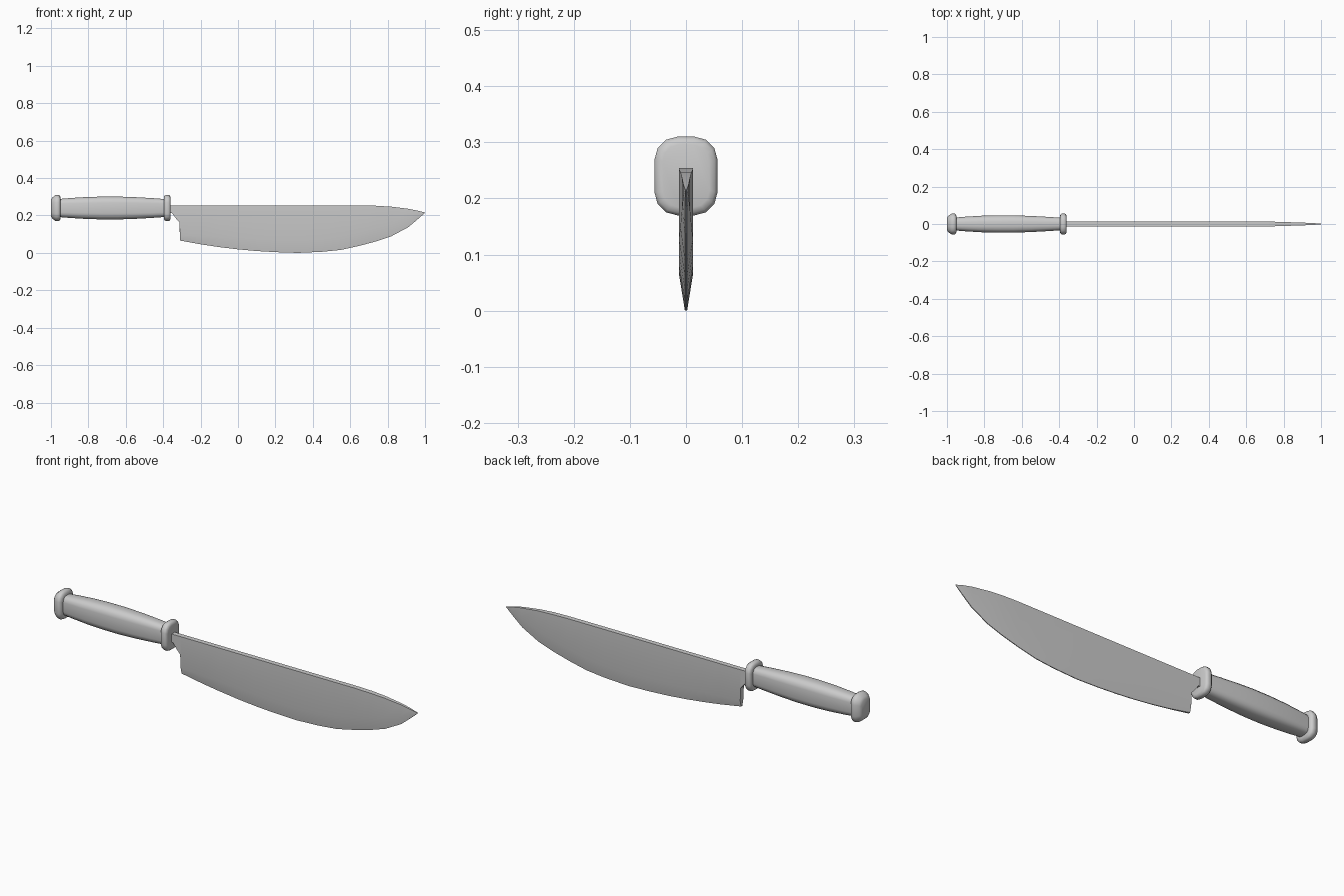
import bpy, bmesh
from math import sin, cos, pi, radians

if "Cube" in bpy.data.objects:
    bpy.data.objects.remove(bpy.data.objects["Cube"])

CZ = 0.24  # height of the handle axis


def loft(name, rings, angle):
    """Skin equal-length rings of points and cap both ends."""
    bm = bmesh.new()
    vs = [[bm.verts.new(p) for p in ring] for ring in rings]
    n = len(vs[0])
    for a, b in zip(vs, vs[1:]):
        for i in range(n):
            j = (i + 1) % n
            bm.faces.new((a[i], a[j], b[j], b[i]))
    bm.faces.new(vs[0])
    bm.faces.new(vs[-1])
    bmesh.ops.recalc_face_normals(bm, faces=bm.faces)
    me = bpy.data.meshes.new(name)
    bm.to_mesh(me)
    bm.free()
    ob = bpy.data.objects.new(name, me)
    bpy.context.collection.objects.link(ob)
    bpy.ops.object.select_all(action='DESELECT')
    ob.select_set(True)
    bpy.context.view_layer.objects.active = ob
    bpy.ops.object.shade_smooth_by_angle(angle=radians(angle))
    return ob


def oval(x, hy, hz, steps=3):
    """Rounded rectangle across the handle."""
    r = 0.72 * hy
    pts = []
    for k, (sy, sz) in enumerate([(1, 1), (-1, 1), (-1, -1), (1, -1)]):
        for s in range(steps + 1):
            t = (k + s / steps) * pi / 2
            pts.append((x, sy * (hy - r) + r * cos(t),
                        CZ + sz * (hz - r) + r * sin(t)))
    return pts


# Pommel, grip and guard: (x, half width, half height)
handle = {
    "pommel": [(-1.0, .034, .046), (-.993, .043, .056), (-.978, .054, .068),
               (-.97, .056, .07), (-.96, .056, .07), (-.953, .052, .066),
               (-.948, .042, .056)],
    "grip": [(-.96, .034, .048), (-.9, .039, .053), (-.82, .044, .058),
             (-.73, .046, .061), (-.64, .046, .061), (-.55, .043, .058),
             (-.46, .038, .053), (-.38, .033, .047)],
    "guard": [(-.396, .042, .056), (-.393, .051, .065), (-.386, .056, .07),
              (-.37, .056, .07), (-.363, .051, .065), (-.36, .042, .056)],
}
for name, prof in handle.items():
    loft(name, [oval(*p) for p in prof], 50)

# Blade: (x, spine z, edge z, half thickness, bevel height, edge half thickness)
T, E = 0.0125, 0.002
stations = [
    (-.38, .254, .215, T, .005, T), (-.352, .254, .212, T, .005, T),
    (-.335, .254, .188, T, .005, T), (-.313, .254, .163, T, .005, T),
    (-.310, .254, .066, T, .03, .005), (-.2, .254, .046, T, .045, .003),
    (-.1, .254, .031, T, .055, E), (0, .254, .019, T, .06, E),
    (.1, .254, .010, T, .065, E), (.2, .254, .004, T, .065, E),
    (.32, .254, .0, T, .065, E), (.45, .254, .006, T, .065, E),
    (.55, .254, .016, T, .065, E), (.65, .254, .038, T, .065, E),
    (.74, .252, .062, T, .065, E), (.82, .247, .089, .010, .06, E),
    (.91, .236, .137, .007, .045, E), (.96, .226, .179, .005, .022, E),
    (1.0, .216, .214, .0015, .001, .001),
]
loft("blade", [[(x, t, s), (x, t, e + b), (x, w, e),
                (x, -w, e), (x, -t, e + b), (x, -t, s)]
               for x, s, e, t, b, w in stations], 30)
